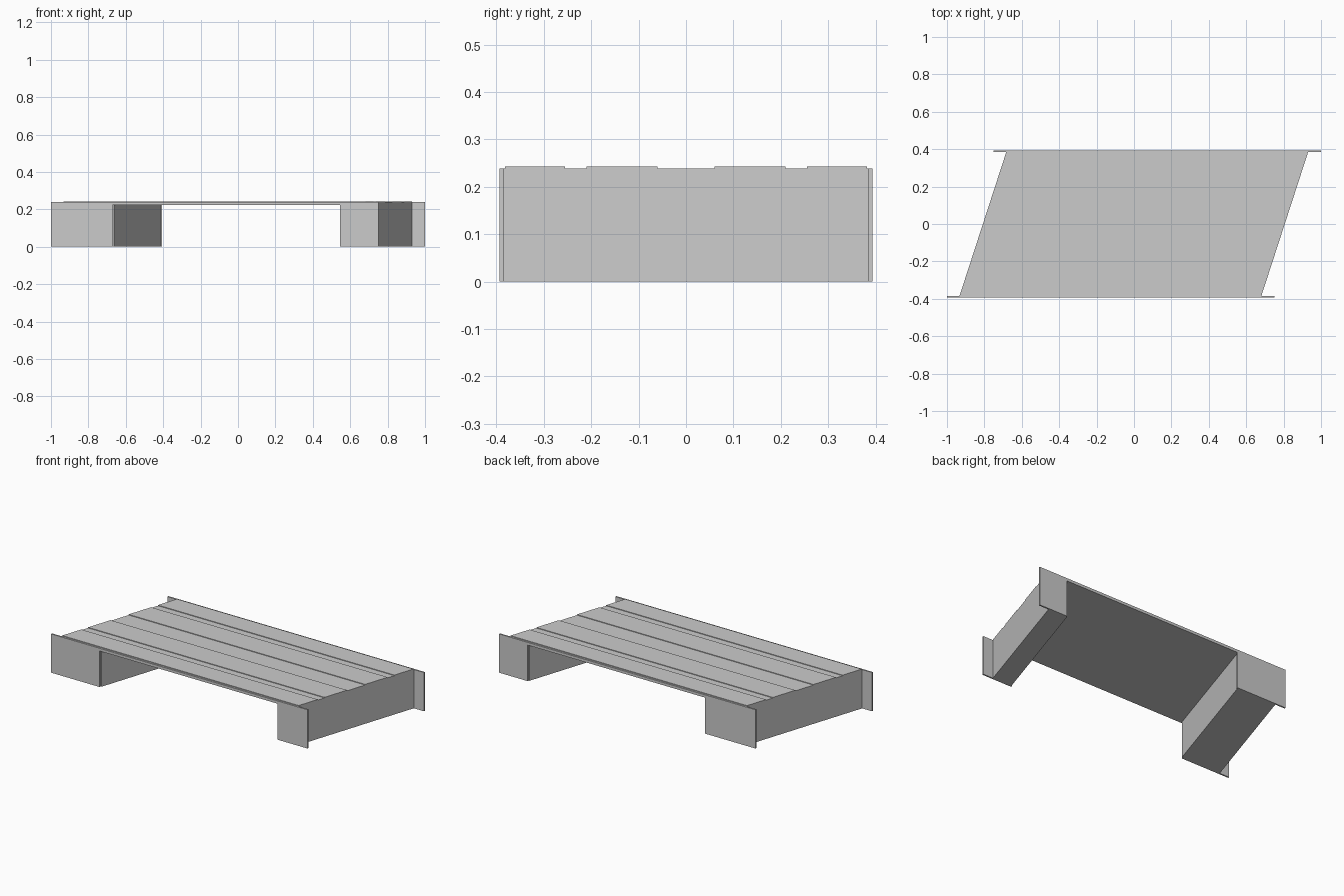
import bpy, bmesh

if "Cube" in bpy.data.objects:
    bpy.data.objects.remove(bpy.data.objects["Cube"])

SKEW = 0.325          # sideways shift in x per unit of y
Z_TOP, Z_SOFFIT = 0.239, 0.222


def prism(name, profile, y0, y1, skew=0.0):
    """Extrude an x-z profile from y0 to y1, leaning along x by skew."""
    bm = bmesh.new()
    front = [bm.verts.new((x + skew * y0, y0, z)) for x, z in profile]
    back = [bm.verts.new((x + skew * y1, y1, z)) for x, z in profile]
    bm.faces.new(front)
    bm.faces.new(back[::-1])
    n = len(profile)
    for i in range(n):
        j = (i + 1) % n
        bm.faces.new((front[j], front[i], back[i], back[j]))
    bmesh.ops.recalc_face_normals(bm, faces=bm.faces)
    mesh = bpy.data.meshes.new(name)
    bm.to_mesh(mesh)
    bm.free()
    ob = bpy.data.objects.new(name, mesh)
    bpy.context.collection.objects.link(ob)
    return ob


def portal(x0, x1, a, b):
    """Inverted U outline with an opening between a and b."""
    return [(x0, 0), (a, 0), (a, Z_SOFFIT), (b, Z_SOFFIT),
            (b, 0), (x1, 0), (x1, Z_TOP), (x0, Z_TOP)]


# Skewed deck slab with its two abutments
prism("deck_and_abutments", portal(-0.808, 0.806, -0.538, 0.675), -0.384, 0.384, SKEW)

# Thin facing walls, offset to follow the skew
prism("front_wall", portal(-1.0, 0.75, -0.67, 0.545), -0.393, -0.384)
prism("back_wall", portal(-0.75, 1.0, -0.406, 0.805), 0.384, 0.393)

# Raised surface strips: outer walkways and inner lanes, mirrored in y
strip = [(-0.808, Z_TOP), (0.806, Z_TOP), (0.806, 0.243), (-0.808, 0.243)]
for side, s in (("front", -1), ("back", 1)):
    for part, a, b in (("walkway", 0.255, 0.382), ("lane", 0.06, 0.21)):
        prism(f"{side}_{part}", strip, *sorted((s * a, s * b)), SKEW)
